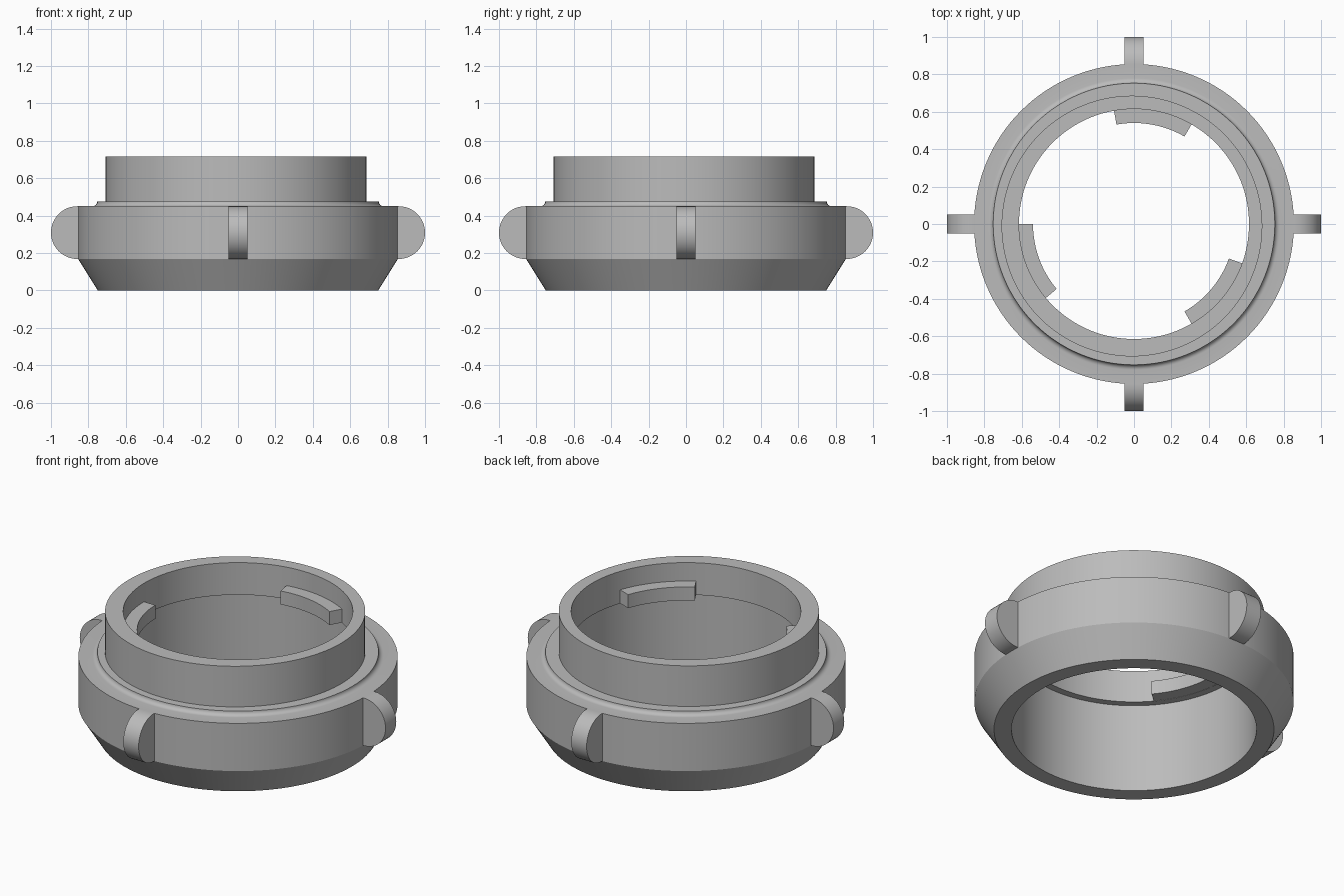
import bpy, bmesh
from math import cos, sin, pi, radians
from mathutils import Matrix, Vector

cube = bpy.data.objects.get("Cube")
if cube:
    bpy.data.objects.remove(cube)

grey = bpy.data.materials.new("plain grey")
grey.use_nodes = True
grey.diffuse_color = (0.5, 0.5, 0.5, 1)
grey.node_tree.nodes["Principled BSDF"].inputs["Base Color"].default_value = (0.5, 0.5, 0.5, 1)


def finish(name, bm):
    bmesh.ops.recalc_face_normals(bm, faces=bm.faces)
    mesh = bpy.data.meshes.new(name)
    bm.to_mesh(mesh)
    bm.free()
    obj = bpy.data.objects.new(name, mesh)
    bpy.context.collection.objects.link(obj)
    mesh.materials.append(grey)
    bpy.ops.object.select_all(action='DESELECT')
    obj.select_set(True)
    bpy.context.view_layer.objects.active = obj
    bpy.ops.object.shade_smooth_by_angle(angle=radians(25))
    return obj


def lathe(name, profile, steps=128):
    """Closed (radius, height, sideways shift) profile turned about z."""
    bm = bmesh.new()
    rings = [[bm.verts.new((r * cos(2 * pi * i / steps) + s, r * sin(2 * pi * i / steps) + s, z))
              for i in range(steps)] for r, z, s in profile]
    for k, ring in enumerate(rings):
        above = rings[(k + 1) % len(rings)]
        for i in range(steps):
            j = (i + 1) % steps
            bm.faces.new((ring[i], ring[j], above[j], above[i]))
    return finish(name, bm)


def prism(name, outline, offset):
    """Planar outline extruded by an offset."""
    bm = bmesh.new()
    face = bm.faces.new([bm.verts.new(p) for p in outline])
    ext = bmesh.ops.extrude_face_region(bm, geom=[face], use_keep_orig=True)
    bmesh.ops.translate(bm, vec=offset, verts=[g for g in ext["geom"] if isinstance(g, bmesh.types.BMVert)])
    return finish(name, bm)


# Collar: chamfered skirt, filleted shoulder, slightly off-centre neck, stepped bore
shift = -0.011
fillet = [(0.78 - 0.027 * sin(a), 0.475 - 0.025 * cos(a), 0)
          for a in (k * pi / 12 for k in range(7))]
lathe("collar", [(0.656, 0, 0), (0.75, 0, 0), (0.855, 0.168, 0), (0.855, 0.45, 0)] + fillet
      + [(0.697, 0.475, shift), (0.697, 0.715, shift),
         (0.615, 0.715, 0), (0.615, 0.525, 0), (0.656, 0.525, 0)])

# Four rounded grip lugs
lug = [Vector((0.852, 0.05, 0.168))]
lug += [Vector((0.859 + 0.141 * cos(a), 0.05, 0.309 + 0.141 * sin(a)))
        for a in (-pi / 2 + k * pi / 24 for k in range(25))]
lug += [Vector((0.852, 0.05, 0.45))]
for k, side in enumerate(("left", "back", "right", "front")):
    turn = Matrix.Rotation(k * pi / 2, 3, 'Z')
    prism(side + "_lug", [turn @ p for p in lug], turn @ Vector((0, -0.1, 0)))

# Three locking tabs inside the neck
for k in range(3):
    angles = [radians(60 + 120 * k + 2.5 * i) for i in range(17)]
    outline = [(0.54 * cos(a), 0.54 * sin(a), 0.526) for a in angles]
    outline += [(0.62 * cos(a), 0.62 * sin(a), 0.526) for a in reversed(angles)]
    prism("locking_tab_%d" % (k + 1), outline, (0, 0, 0.08))
